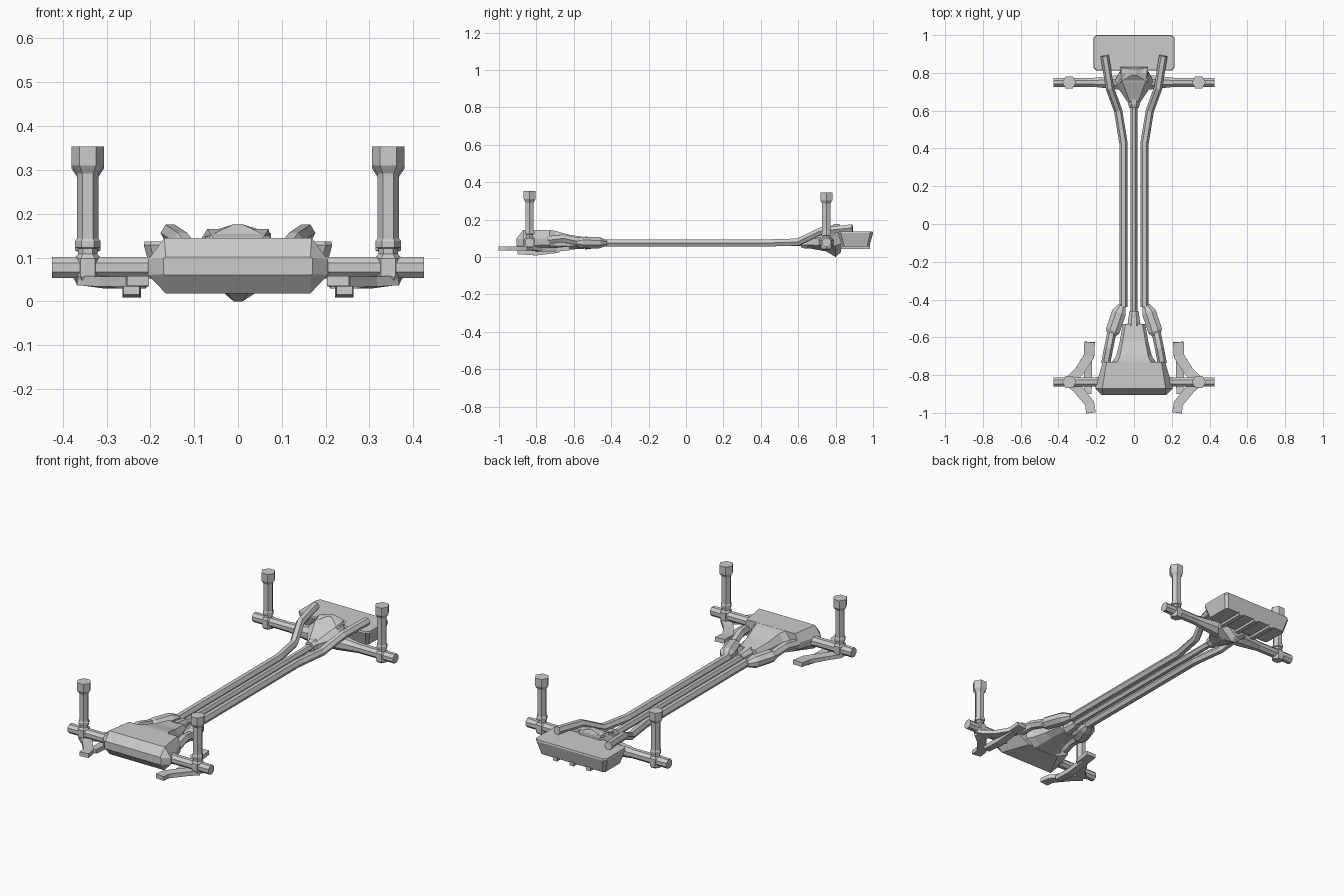
import bpy, bmesh, math
from mathutils import Vector

if "Cube" in bpy.data.objects:
    bpy.data.objects.remove(bpy.data.objects["Cube"])


def skin(name, rings, mirror=False):
    """Join matching rings of points into a capped solid."""
    bm = bmesh.new()
    vs = [[bm.verts.new(p) for p in ring] for ring in rings]
    n = len(vs[0])
    for a, b in zip(vs, vs[1:]):
        for i in range(n):
            j = (i + 1) % n
            bm.faces.new((a[i], a[j], b[j], b[i]))
    bm.faces.new(vs[0][::-1])
    bm.faces.new(vs[-1])
    bmesh.ops.remove_doubles(bm, verts=bm.verts, dist=1e-5)
    bmesh.ops.recalc_face_normals(bm, faces=bm.faces)
    me = bpy.data.meshes.new(name)
    bm.to_mesh(me)
    bm.free()
    ob = bpy.data.objects.new(name, me)
    bpy.context.collection.objects.link(ob)
    if mirror:
        ob.modifiers.new("Mirror", 'MIRROR')
    return ob


def sweep(name, pts, sides=6, flat=1.0, turn=0.0, mirror=False):
    """Sweep a polygon along (x, y, z, radius) points; flat squashes its height."""
    P = [Vector(p[:3]) for p in pts]
    rings = []
    for i, p in enumerate(P):
        before = (p - P[i - 1]).normalized() if i else None
        after = (P[i + 1] - p).normalized() if i < len(P) - 1 else None
        t = ((before or after) + (after or before)).normalized()
        ref = Vector((0, 1, 0)) if abs(t.z) > 0.9 else Vector((0, 0, 1))
        side = t.cross(ref).normalized()
        up = side.cross(t)
        r = pts[i][3]
        angles = [turn + 2 * math.pi * k / sides for k in range(sides)]
        rings.append([p + side * r * math.cos(a) + up * r * flat * math.sin(a) for a in angles])
    return skin(name, rings, mirror)


def casting(name, sections):
    """Eight-sided housing along y: (y, top w, mid w, bottom w, z top, z upper, z lower, z bottom)."""
    rings = []
    for y, wt, wm, wb, zt, zu, zl, zb in sections:
        half = [(wt, zt), (wm, zu), (wm, zl), (wb, zb)]
        rings.append([(x, y, z) for x, z in half] + [(-x, y, z) for x, z in half[::-1]])
    return skin(name, rings)


OCT = math.pi / 8
SQ = math.pi / 4

# Engine block and gearbox
casting("engine_block", [
    (-0.905, .165, .17, .165, .101, .099, .062, .060),
    (-0.870, .168, .205, .165, .145, .095, .060, .018),
    (-0.730, .145, .165, .095, .145, .100, .065, .030)])
casting("gearbox", [
    (-0.735, .09, .12, .06, .145, .105, .06, .025),
    (-0.700, .075, .095, .05, .140, .10, .06, .030),
    (-0.620, .06, .075, .04, .118, .09, .06, .040),
    (-0.530, .045, .06, .03, .105, .09, .06, .045)])
sweep("gearbox_tail", [(0, -.54, .075, .038), (0, -.50, .075, .032), (0, -.46, .075, .026)], 8, turn=OCT)

# Drive shaft with its rear flange
sweep("drive_shaft", [(0, -.48, .075, .018), (0, .63, .075, .018)])
sweep("shaft_flange", [(0, .615, .077, .027), (0, .635, .077, .034), (0, .665, .077, .034)], 8, turn=OCT)

# Exhaust: header, catalyst and long bent pipe on each side
sweep("exhaust_header", [(.15, -.74, .09, .024), (.135, -.66, .10, .024), (.115, -.56, .078, .024)], mirror=True)
sweep("catalyst", [(.122, -.59, .078, .024), (.112, -.565, .078, .041), (.08, -.47, .076, .041),
                   (.063, -.43, .075, .022)], 8, flat=.8, turn=OCT, mirror=True)
sweep("exhaust_pipe", [(.056, -.44, .075, .022), (.056, .43, .075, .022), (.084, .60, .080, .022),
                       (.128, .72, .138, .022), (.155, .89, .156, .022)], mirror=True)

# Rear differential
casting("differential", [
    (.640, .02, .030, .015, .100, .09, .065, .050),
    (.750, .06, .105, .030, .150, .11, .060, .030),
    (.800, .07, .080, .010, .165, .12, .060, .000),
    (.828, .06, .065, .010, .160, .12, .070, .025)])
skin("differential_cap", [[(.075, .75, .145), (.075, .83, .155), (-.075, .83, .155), (-.075, .75, .145)],
                          [(.01, .79, .176), (.01, .82, .176), (-.01, .82, .176), (-.01, .79, .176)]])

# Axles and upright posts, front and rear
for tag, y, dz in (("front", -.836, 0), ("rear", .75, -.007)):
    z = .077
    sweep(tag + "_axle", [(-.425, y, z, .026), (.425, y, z, .026)], 8, turn=OCT)
    sweep(tag + "_axle_sleeve", [(-.21, y, z, .026), (-.08, y, z, .042), (.08, y, z, .042), (.21, y, z, .026)], 8, turn=OCT)
    profile = [(.048, .026), (.058, .032), (.098, .032), (.108, .022), (.120, .022), (.123, .029),
               (.138, .029), (.143, .025), (.292, .025), (.310, .037), (.353, .037)]
    sweep(tag + "_post", [(.343, y, h + dz, r) for h, r in profile], 6, mirror=True)

# Front suspension arms: two flat legs and a lower strut per side
sweep("arm_forward", [(.35, -.83, .048, .036), (.30, -.87, .045, .036), (.235, -.95, .045, .036),
                      (.228, -1.0, .046, .036)], 4, flat=.45, turn=SQ, mirror=True)
sweep("arm_rearward", [(.35, -.84, .048, .036), (.29, -.78, .040, .036), (.238, -.70, .040, .040),
                       (.235, -.625, .047, .040)], 4, flat=.40, turn=SQ, mirror=True)
sweep("arm_strut", [(.243, -.90, .026, .026), (.243, -.80, .021, .030), (.240, -.68, .034, .026)],
      4, flat=.6, turn=SQ, mirror=True)


# Fuel tank: chamfered slab tapering to its underside
def slab(w, y0, y1, z, c):
    right = [(w - c, y0), (w, y0 + c), (w, y1 - c), (w - c, y1)]
    return [(x, y, z) for x, y in right] + [(-x, y, z) for x, y in right[::-1]]


skin("rear_tank", [slab(.195, .835, .98, .055, .012), slab(.215, .812, 1.0, .128, .015),
                   slab(.213, .815, .998, .137, .015)])

# Straps under the tank
for i, x in enumerate((-.1, 0, .1)):
    sweep("tank_strap_%d" % (i + 1), [(x, .83, .052, .018), (x, .985, .052, .018)], 4, flat=.8, turn=SQ)
